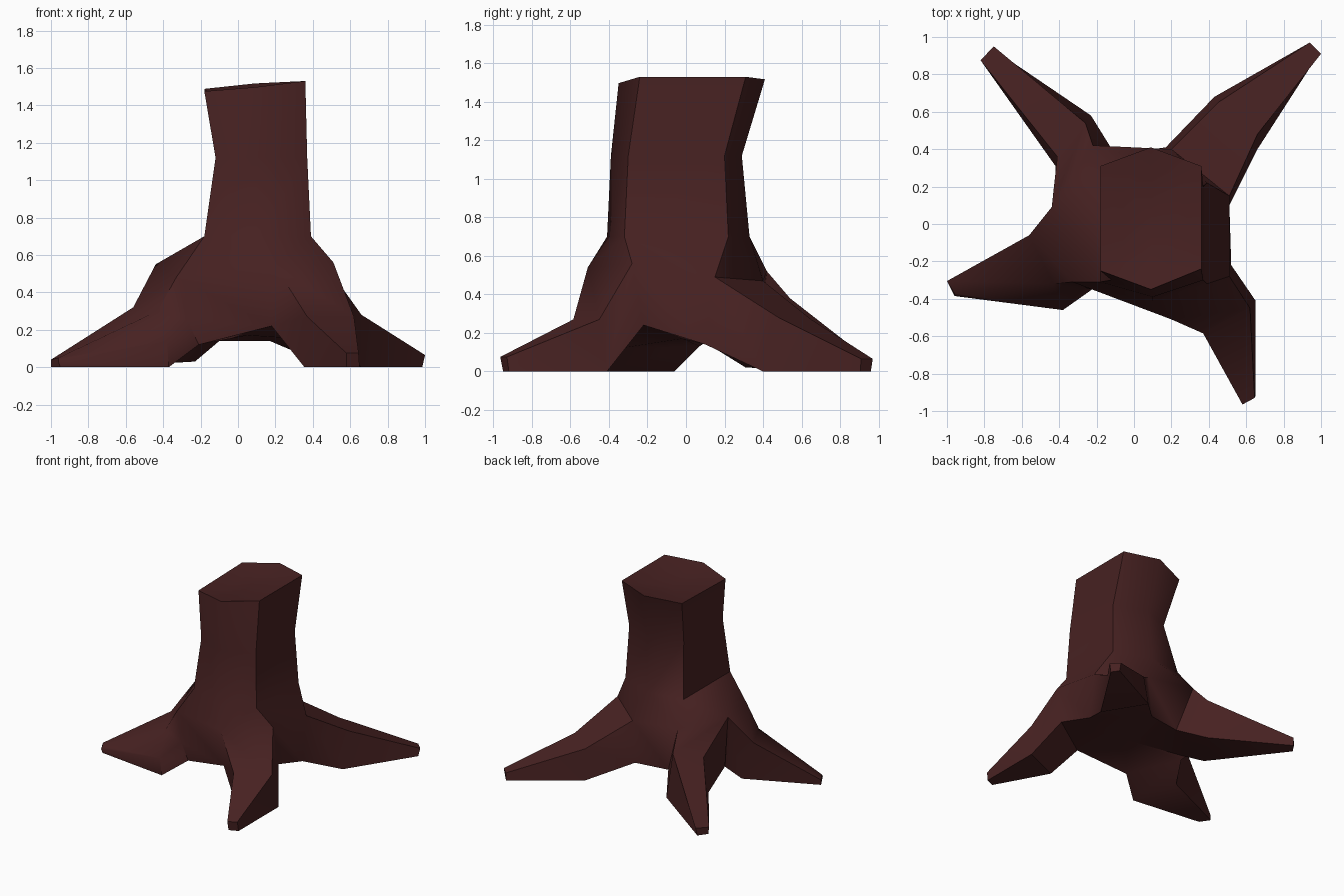
import bpy, bmesh, math
from mathutils import Vector

if "Cube" in bpy.data.objects:
    bpy.data.objects.remove(bpy.data.objects["Cube"])

bark = bpy.data.materials.new("dark_red_bark")
bark.diffuse_color = (0.063, 0.0155, 0.0155, 1)
bark.use_nodes = True
bark.node_tree.nodes["Principled BSDF"].inputs["Base Color"].default_value = bark.diffuse_color
bm = bmesh.new()


def verts(points):
    return [bm.verts.new(p) for p in points]


def skin(a, b):
    """Join two closed rings with the same number of points."""
    for i in range(len(a)):
        j = (i + 1) % len(a)
        bm.faces.new((a[i], a[j], b[j], b[i]))


def zip_rings(a, b):
    """Join two closed rings of different sizes, taking the shortest diagonals."""
    i = j = 0
    while i < len(a) or j < len(b):
        p, q = a[i % len(a)], b[j % len(b)]
        p2, q2 = a[(i + 1) % len(a)], b[(j + 1) % len(b)]
        step_a = j == len(b) or (i < len(a) and
                                 (p2.co - q.co).length < (q2.co - p.co).length)
        if step_a:
            bm.faces.new((p, q, p2))
            i += 1
        else:
            bm.faces.new((p, q, q2))
            j += 1


def fan(ring, centre):
    c = bm.verts.new(centre)
    for i in range(len(ring)):
        bm.faces.new((ring[i], ring[(i + 1) % len(ring)], c))


def root(*sections):
    """Skin a root from its shoulder to its tip and return the shoulder."""
    rings = [verts(s) for s in sections]
    for a, b in zip(rings, rings[1:]):
        skin(a, b)
    bm.faces.new(rings[-1])
    return rings[0]


# Six-sided trunk: front, front right, back right, back, back left, front left
levels = [
    [(0.10, -0.41), (0.39, -0.32), (0.39, 0.22), (0.10, 0.33), (-0.18, 0.29), (-0.18, -0.31)],
    [(0.10, -0.39), (0.37, -0.30), (0.37, 0.20), (0.10, 0.29), (-0.12, 0.20), (-0.12, -0.30)],
    [(0.09, -0.35), (0.36, -0.24), (0.36, 0.31), (0.09, 0.41), (-0.18, 0.31), (-0.18, -0.25)],
]
heights = [[0.70] * 6, [1.12] * 6, [1.497, 1.53, 1.53, 1.517, 1.488, 1.475]]
trunk = [verts((x, y, z) for (x, y), z in zip(pts, hs)) for pts, hs in zip(levels, heights)]
skin(trunk[0], trunk[1])
skin(trunk[1], trunk[2])

# Slightly hollowed cut on top
mid = Vector((0.09, 0.06, 1.47))
dish = verts(v.co.lerp(mid, 0.45) - Vector((0, 0, 0.01)) for v in trunk[2])
skin(trunk[2], dish)
fan(dish, mid)

# Roots: bottom left, top left, top right, bottom right, looking outward from the trunk
A = root(  # front right
    [(0.18, -0.44, 0.22), (0.20, -0.51, 0.54), (0.51, -0.28, 0.56), (0.52, -0.22, 0.24)],
    [(0.355, -0.54, 0.0), (0.37, -0.585, 0.27), (0.62, -0.45, 0.27), (0.65, -0.41, 0.0)],
    [(0.58, -0.95, 0.0), (0.58, -0.965, 0.075), (0.645, -0.93, 0.075), (0.65, -0.92, 0.0)])
B = root(  # back right
    [(0.17, 0.41, 0.14), (0.20, 0.40, 0.47), (0.51, 0.15, 0.49), (0.51, 0.10, 0.14)],
    [(0.43, 0.68, 0.03), (0.45, 0.65, 0.27), (0.66, 0.48, 0.28), (0.66, 0.40, 0.0)],
    [(0.945, 0.96, 0.0), (0.94, 0.97, 0.065), (1.0, 0.91, 0.065), (0.985, 0.905, 0.0)])
C = root(  # back left
    [(-0.42, 0.10, 0.15), (-0.44, 0.09, 0.55), (-0.22, 0.42, 0.52), (-0.10, 0.37, 0.14)],
    [(-0.42, 0.31, 0.02), (-0.41, 0.36, 0.32), (-0.26, 0.54, 0.38), (-0.23, 0.58, 0.03)],
    [(-0.81, 0.87, 0.0), (-0.82, 0.875, 0.06), (-0.75, 0.95, 0.06), (-0.76, 0.94, 0.0)])
D = root(  # front left, with one extra ridge along its front side
    [(-0.21, -0.34, 0.12), (-0.27, -0.34, 0.25), (-0.33, -0.31, 0.48), (-0.44, 0.09, 0.55), (-0.40, 0.07, 0.13)],
    [(-0.37, -0.45, 0.0), (-0.38, -0.46, 0.14), (-0.43, -0.32, 0.30), (-0.56, -0.06, 0.32), (-0.46, -0.06, 0.0)],
    [(-0.95, -0.38, 0.0), (-0.96, -0.385, 0.03), (-0.96, -0.37, 0.05), (-1.0, -0.305, 0.04), (-1.0, -0.305, 0.0)])

# Flare from the trunk down to the root shoulders
zip_rings(trunk[0], [A[1], A[2], B[2], B[1], C[2], C[1], D[2]])
# Webs between neighbouring roots
for web in ((A[2], A[3], B[3], B[2]), (B[1], B[0], C[3], C[2]),
            (C[1], C[0], D[4]), (D[2], D[1], A[0], A[1]), (D[1], D[0], A[0])):
    bm.faces.new(web)
# Arched underside
fan([A[0], A[3], B[3], B[0], C[3], C[0], D[4], D[0]], (0.05, -0.02, 0.17))

bmesh.ops.remove_doubles(bm, verts=bm.verts, dist=0.001)
bmesh.ops.recalc_face_normals(bm, faces=bm.faces)
mesh = bpy.data.meshes.new("stump_with_roots")
bm.to_mesh(mesh)
bm.free()
mesh.materials.append(bark)
stump = bpy.data.objects.new("stump_with_roots", mesh)
bpy.context.collection.objects.link(stump)
stump.select_set(True)
bpy.context.view_layer.objects.active = stump
bpy.ops.object.shade_smooth_by_angle(angle=math.radians(44))
